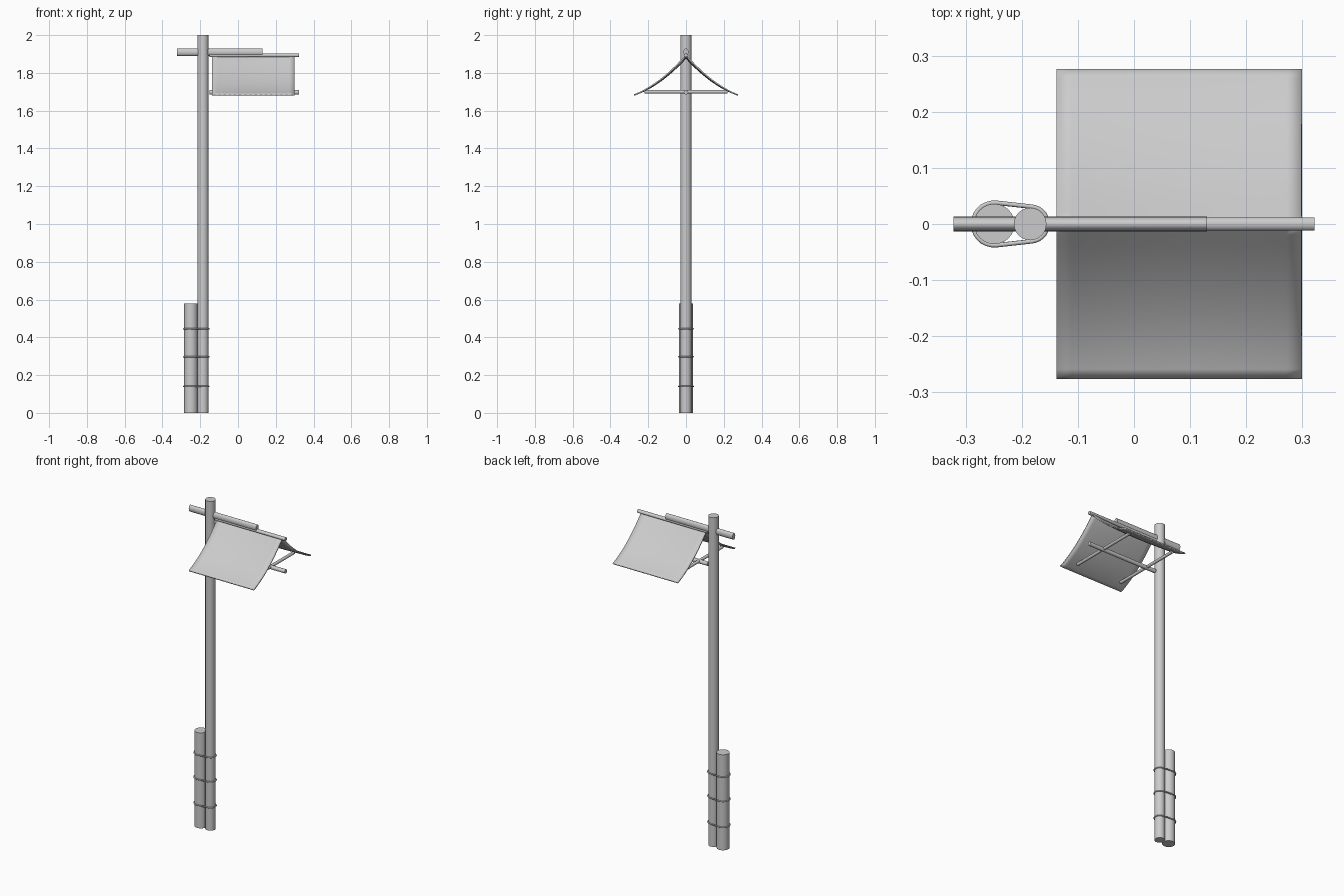
import bpy, bmesh, math
from mathutils import Vector

cube = bpy.data.objects.get("Cube")
if cube:
    bpy.data.objects.remove(cube, do_unlink=True)

grey = bpy.data.materials.new("plain grey")
grey.use_nodes = True
COLOUR = (0.6, 0.6, 0.6, 1)
grey.diffuse_color = COLOUR
grey.node_tree.nodes["Principled BSDF"].inputs["Base Color"].default_value = COLOUR


def finish(obj, name):
    obj.name = name
    obj.data.materials.append(grey)
    bpy.ops.object.select_all(action='DESELECT')
    obj.select_set(True)
    bpy.context.view_layer.objects.active = obj
    bpy.ops.object.shade_smooth_by_angle(angle=math.radians(40))
    return obj


def rod(name, start, end, width, height=None):
    """Round or oval pole between two points."""
    a, b = Vector(start), Vector(end)
    bpy.ops.mesh.primitive_cylinder_add(vertices=24, radius=1, depth=(b - a).length)
    obj = bpy.context.object
    obj.scale = (height or width, width, 1)
    bpy.ops.object.transform_apply(location=False, rotation=False, scale=True)
    obj.location = (a + b) / 2
    obj.rotation_euler = (b - a).to_track_quat('Z', 'Y').to_euler()
    if abs((b - a).x) > 0:
        obj.rotation_euler = (0, math.pi / 2, 0)
    return finish(obj, name)


# Tall pole and the short post tied to it
POLE_X, POLE_R = -0.185, 0.029
POST_X, POST_R = -0.249, 0.036
rod("tall_pole", (POLE_X, 0, 0), (POLE_X, 0, 2), POLE_R)
rod("short_post", (POST_X, 0, 0), (POST_X, 0, 0.58), POST_R)

# Top arm, ridge and lower spine
rod("top_arm", (-0.322, 0, 1.91), (0.13, 0, 1.91), 0.013, 0.02)
rod("ridge_rod", (-0.15, 0, 1.893), (0.322, 0, 1.893), 0.012, 0.01)
rod("lower_spine", (-0.15, 0, 1.697), (0.322, 0, 1.697), 0.012)

# Cross bars that spread the canopy
for label, x in (("inner", -0.09), ("outer", 0.22)):
    rod(label + "_cross_bar", (x, -0.22, 1.7), (x, 0.22, 1.7), 0.009)

# Sagging cloth canopy draped over the ridge
NX, NY, HALF = 16, 32, 0.275
bm = bmesh.new()
rows = []
for j in range(NY + 1):
    y = HALF * (2 * j / NY - 1)
    t = abs(y) / HALF
    row = []
    for i in range(NX + 1):
        u = i / NX
        dip = 0.014 * 4 * u * (1 - u) * (1 - t)
        z = 1.893 - 0.21 * (t + 0.49 * t * (1 - t)) - dip
        row.append(bm.verts.new((-0.138 + 0.437 * u, y, z)))
    rows.append(row)
for lower, upper in zip(rows, rows[1:]):
    for i in range(NX):
        bm.faces.new((lower[i], lower[i + 1], upper[i + 1], upper[i]))
mesh = bpy.data.meshes.new("canopy")
bm.to_mesh(mesh)
bm.free()
canopy = bpy.data.objects.new("canopy", mesh)
bpy.context.collection.objects.link(canopy)
finish(canopy, "canopy")
solid = canopy.modifiers.new("thickness", 'SOLIDIFY')
solid.thickness = 0.007
solid.offset = 0

# Rope loops pulled tight around both posts
GAP = 0.002
tilt = math.asin((POST_R - POLE_R) / (POLE_X - POST_X))


def arc(cx, radius, start, end, steps=14):
    for k in range(steps + 1):
        a = start + (end - start) * k / steps
        yield cx + (radius + GAP) * math.cos(a), (radius + GAP) * math.sin(a)


q = math.pi / 2 - tilt
outline = list(arc(POLE_X, POLE_R, -q, q)) + list(arc(POST_X, POST_R, q, 2 * math.pi - q))
for n, z in enumerate((0.14, 0.297, 0.445), 1):
    curve = bpy.data.curves.new("rope", 'CURVE')
    curve.dimensions = '3D'
    curve.bevel_depth = 0.004
    curve.bevel_resolution = 2
    spline = curve.splines.new('POLY')
    spline.points.add(len(outline) - 1)
    for p, (x, y) in zip(spline.points, outline):
        p.co = (x, y, z, 1)
    spline.use_cyclic_u = True
    curve.materials.append(grey)
    bpy.context.collection.objects.link(bpy.data.objects.new(f"rope_loop_{n}", curve))
